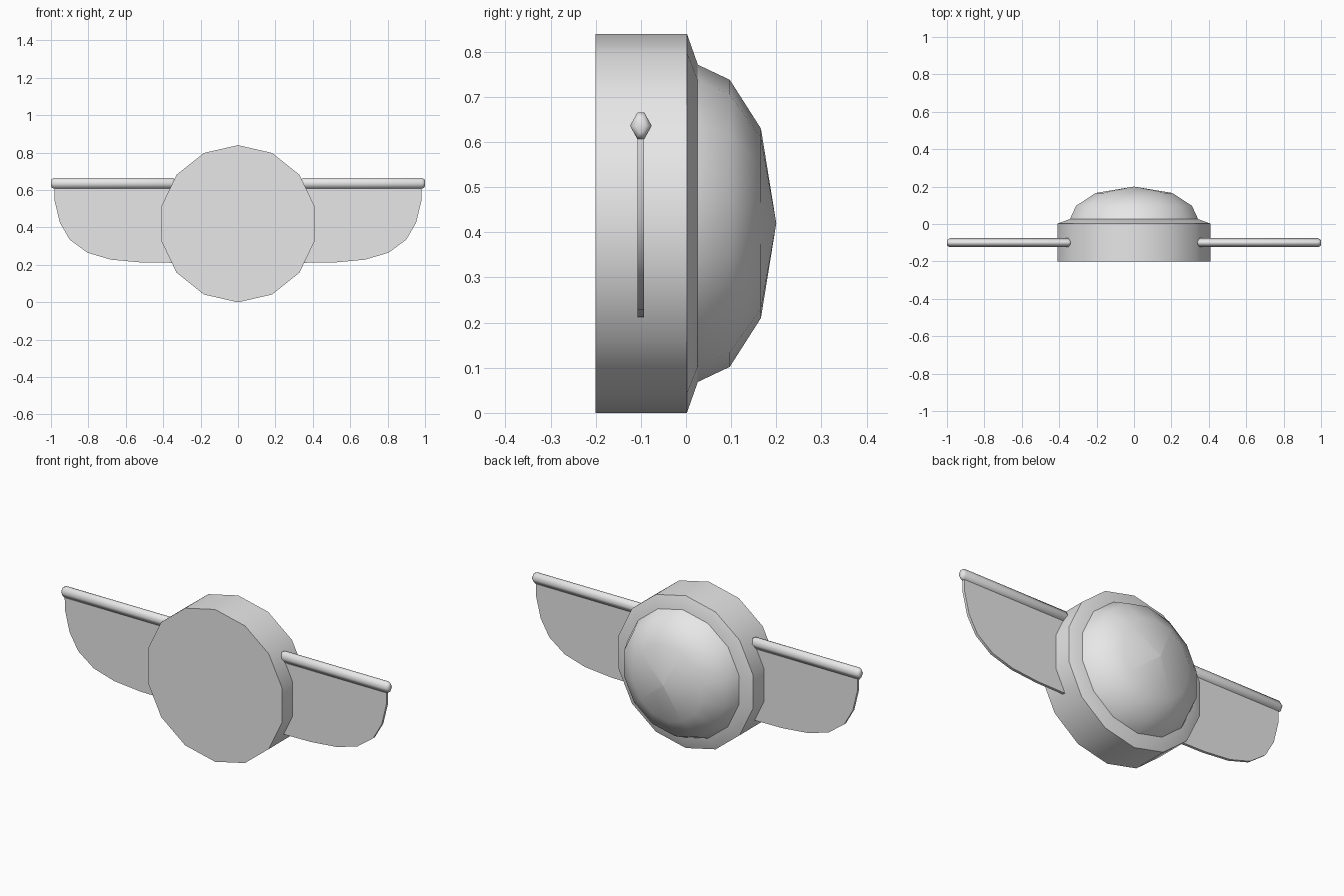
import bpy, bmesh
from math import sin, cos, tau, radians

cube = bpy.data.objects.get("Cube")
if cube:
    bpy.data.objects.remove(cube, do_unlink=True)

grey = bpy.data.materials.new("plain_grey")
grey.use_nodes = True
grey.diffuse_color = (0.8, 0.8, 0.8, 1)
grey.node_tree.nodes["Principled BSDF"].inputs["Base Color"].default_value = (0.8, 0.8, 0.8, 1)

MID_Z = 0.42
SIDES = 14


def loft(name, rings, sharp):
    """Skin a list of equal rings, cap both ends, smooth below the sharp angle."""
    bm = bmesh.new()
    loops = [[bm.verts.new(p) for p in ring] for ring in rings]
    n = len(loops[0])
    for a, b in zip(loops, loops[1:]):
        for i in range(n):
            j = (i + 1) % n
            bm.faces.new((a[i], a[j], b[j], b[i]))
    bm.faces.new(loops[0])
    bm.faces.new(loops[-1])
    bmesh.ops.remove_doubles(bm, verts=bm.verts, dist=0.0001)
    bmesh.ops.recalc_face_normals(bm, faces=bm.faces)
    for f in bm.faces:
        f.smooth = True
    mesh = bpy.data.meshes.new(name)
    bm.to_mesh(mesh)
    bm.free()
    mesh.set_sharp_from_angle(angle=radians(sharp))
    mesh.materials.append(grey)
    obj = bpy.data.objects.new(name, mesh)
    bpy.context.collection.objects.link(obj)
    return obj


def turned(name, profile, sharp):
    """Turn a (radius, y) profile about the front-to-back axis."""
    angles = [tau * i / SIDES for i in range(SIDES)]
    return loft(name, [[(r * sin(a), y, MID_Z + r * cos(a)) for a in angles]
                       for r, y in profile], sharp)


# Drum with a chamfered back rim, and the dome behind it
turned("drum_body", [(0.42, -0.2), (0.42, 0.002), (0.352, 0.026)], 32)
turned("back_dome", [(0.352, 0.025), (0.318, 0.097), (0.21, 0.166), (0.0001, 0.2)], 60)

# Wing outline and the section of the bar along its top
outline = [(0.34, 0.62), (0.982, 0.62), (0.98, 0.54), (0.952, 0.425), (0.9, 0.335),
           (0.805, 0.265), (0.68, 0.228), (0.52, 0.213), (0.34, 0.211)]
section = [(0.008, 0.029), (0.024, 0), (0.008, -0.029),
           (-0.008, -0.029), (-0.024, 0), (-0.008, 0.029)]
bar_steps = [(0.335, 0.5), (0.34, 0.8), (0.352, 1), (0.983, 1), (0.995, 0.8), (1.0, 0.5)]

for side, s in (("left", 1), ("right", -1)):
    loft(side + "_wing", [[(s * x, y, z) for x, z in outline]
                          for y in (-0.108, -0.093)], 32)
    loft(side + "_wing_bar", [[(s * x, -0.1 + k * y, 0.636 + k * z) for y, z in section]
                              for x, k in bar_steps], 75)
